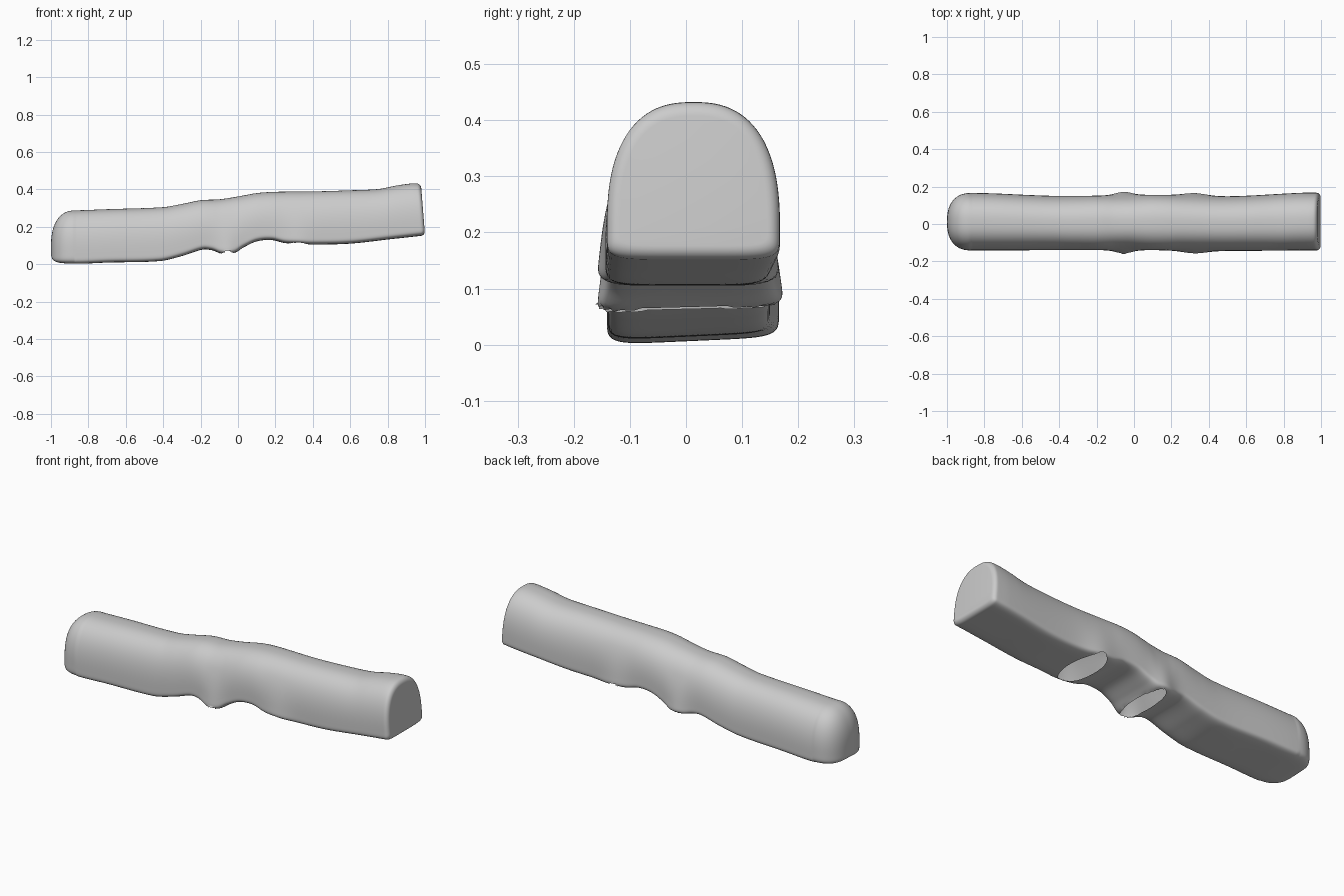
import bpy, bmesh, math

if "Cube" in bpy.data.objects:
    bpy.data.objects.remove(bpy.data.objects["Cube"])

# Station tables along x: (x, value)
TOP = [(-1, .286), (-.86, .288), (-.7, .294), (-.4, .305), (-.3, .322), (-.2, .342), (-.1, .347),
       (0, .362), (.1, .38), (.2, .387), (.4, .389), (.6, .395), (.75, .402), (.85, .42), (.95, .432), (1, .43)]
BOTTOM = [(-1, .01), (-.85, .006), (-.7, .012), (-.42, .02), (-.3, .045), (-.19, .078), (-.14, .075),
          (-.09, .06), (-.02, .062), (.03, .09), (.1, .122), (.18, .129), (.25, .113), (.33, .109),
          (.4, .105), (.6, .11), (.8, .132), (1, .154)]
HALF_W = [(-1, .153), (-.8, .153), (-.4, .145), (.1, .148), (.5, .146), (.9, .154), (1, .154)]
MID_Y = [(-1, .012), (-.8, .012), (-.4, .005), (.1, .008), (.5, .002), (.9, .013), (1, .013)]

# Leg openings: x, y, x radius, y radius, side flare, sideways tilt
LEGS = [(-.055, -.002, .05, .16, .022, .05), (.325, .011, .075, .155, .018, .0)]
N = 112


def curve(table, x):
    """Smooth cubic interpolation through a station table."""
    k = 0
    while k < len(table) - 2 and x > table[k + 1][0]:
        k += 1

    def slope(i):
        a, b = table[max(i - 1, 0)], table[min(i + 1, len(table) - 1)]
        return (b[1] - a[1]) / (b[0] - a[0])
    (x0, v0), (x1, v1) = table[k], table[k + 1]
    h = x1 - x0
    t = (x - x0) / h
    return ((2*t**3 - 3*t*t + 1) * v0 + (t**3 - 2*t*t + t) * h * slope(k)
            + (3*t*t - 2*t**3) * v1 + (t**3 - t*t) * h * slope(k + 1))


def section(x):
    """One ring: domed top, flat bottom with rounded corners."""
    zt, zb = curve(TOP, x), curve(BOTTOM, x)
    w, yc = curve(HALF_W, x), curve(MID_Y, x)
    zc = zb + .2 * (zt - zb)
    if x < -.87:                                # rounded tail end
        u = min((-.87 - x) / .13, 1)
        f = (1 - u**2.4) ** (1 / 2.4)
        fb = (1 - u**5) ** .2
        zt, zb, w = .09 + (zt - .09) * f, .09 + (zb - .09) * fb, w * f
        zc = zb + .25 * (zt - zb)
    inset = 0
    if x > .978:                                # small bevel at the flat end
        inset = .022 * (1 - math.sqrt(max(0, 1 - ((x - .978) / .022) ** 2)))
    ring = []
    for i in range(N):
        a = 2 * math.pi * (i + .5) / N
        c, s = math.cos(a), math.sin(a)
        n = 2.5 if s > 0 else 6
        r = (abs(c)**n + abs(s)**n) ** (-1 / n)
        y = yc + c * r * (w - inset)
        z = zc + s * r * ((zt - inset - zc) if s > 0 else (zc - zb - inset))
        low = max(0, 1 - (z - zb) / .2) ** 1.4
        if x < -.2:
            z += .045 * y * low * min(1, (-.2 - x) / .2)
        for lx, ly, rx, ry, flare, tilt in LEGS:
            g = math.exp(-((x - lx) / (rx * 1.2)) ** 2) * low
            y += c * r * flare * g
            z += y * tilt * g
        slant = .022 * max(0, (x - .8) / .2) * (z - .155) / .275
        ring.append((x - slant, y, z))
    return ring


# Body: loft of rings from the rounded end to the flat end
xs = [-.87 - .13 * math.sin(math.radians(88 - 4 * k)) for k in range(22)]
xs += [-.87 + .0088 * k for k in range(211)]
xs = [x for x in xs if x < .975] + [.978 + .022 * math.sin(math.radians(15 * k)) for k in range(7)]
bm = bmesh.new()
rings = [[bm.verts.new(p) for p in section(x)] for x in xs]
for a, b in zip(rings, rings[1:]):
    for i in range(N):
        j = (i + 1) % N
        bm.faces.new((a[i], b[i], b[j], a[j]))
bm.faces.new(rings[0])
bm.faces.new(rings[-1])
bmesh.ops.recalc_face_normals(bm, faces=bm.faces)

# Leg openings: remove the underside inside each ellipse, then round the rim
for lx, ly, rx, ry, flare, tilt in LEGS:
    def dist(p):
        return math.hypot((p.x - lx) / rx, (p.y - ly) / ry)
    hole = [f for f in bm.faces if f.calc_center_median().z < .16
            and f.normal.z < -.3 and dist(f.calc_center_median()) < 1]
    bmesh.ops.delete(bm, geom=hole, context='FACES')
    for v in bm.verts:
        if v.is_boundary and abs(v.co.x - lx) < .15:
            d = dist(v.co)
            v.co.x = lx + (v.co.x - lx) / d
            v.co.y = ly + (v.co.y - ly) / d

mesh = bpy.data.meshes.new("body")
bm.to_mesh(mesh)
bm.free()
body = bpy.data.objects.new("body", mesh)
bpy.context.collection.objects.link(body)
bpy.context.view_layer.objects.active = body
body.select_set(True)
bpy.ops.object.shade_smooth_by_angle(angle=math.radians(40))
